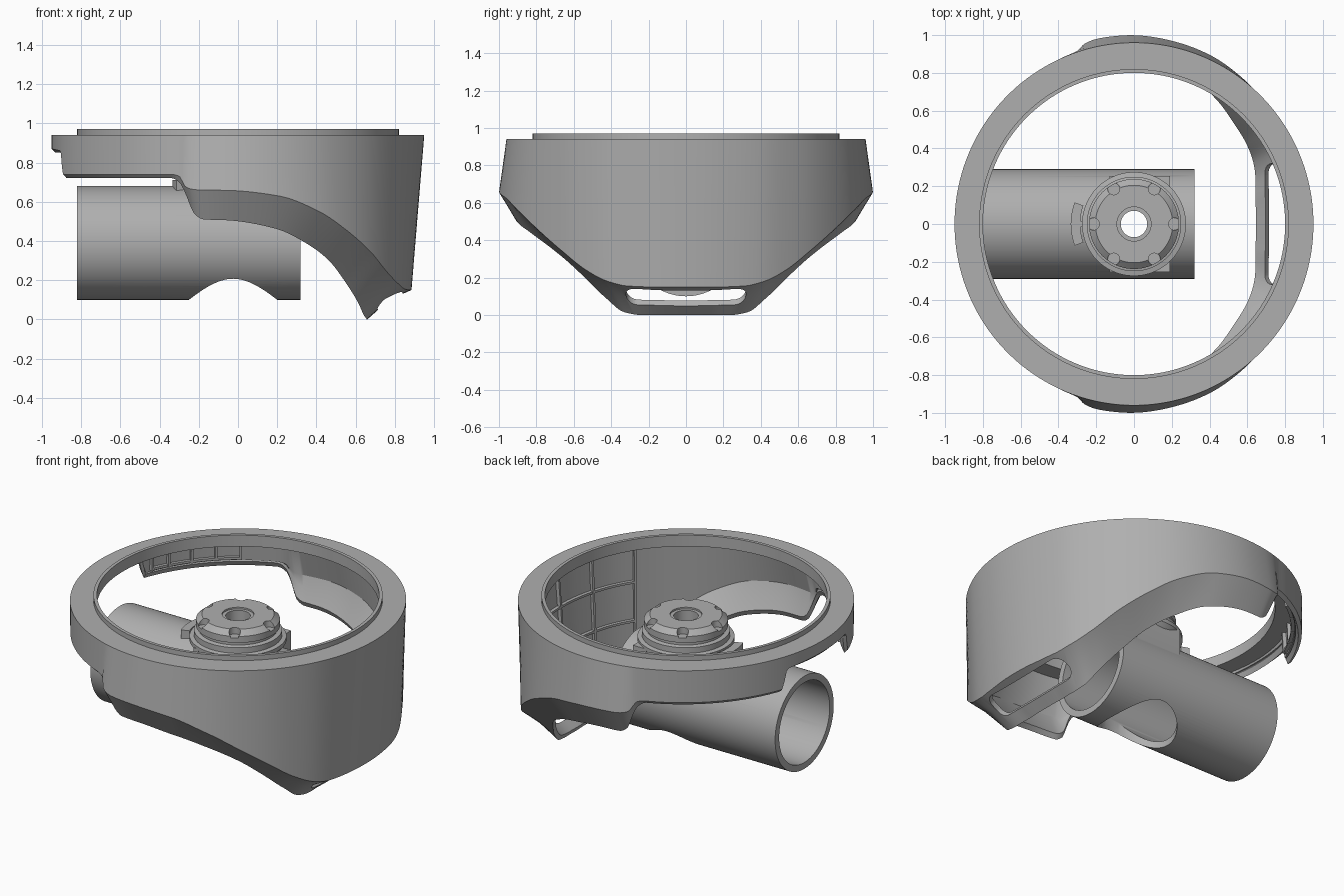
import bpy, bmesh, math
from math import sin, cos, radians, pi
from mathutils import Matrix, Vector

if "Cube" in bpy.data.objects:
    bpy.data.objects.remove(bpy.data.objects["Cube"], do_unlink=True)

GREY = bpy.data.materials.new("matte grey")
GREY.use_nodes = True
GREY.diffuse_color = (0.43, 0.43, 0.43, 1)
GREY.node_tree.nodes["Principled BSDF"].inputs["Base Color"].default_value = GREY.diffuse_color


def make(name, bm):
    bmesh.ops.recalc_face_normals(bm, faces=bm.faces)
    me = bpy.data.meshes.new(name)
    bm.to_mesh(me)
    bm.free()
    me.materials.append(GREY)
    ob = bpy.data.objects.new(name, me)
    bpy.context.collection.objects.link(ob)
    return ob


def activate(ob):
    bpy.ops.object.select_all(action='DESELECT')
    ob.select_set(True)
    bpy.context.view_layer.objects.active = ob


def smooth(ob):
    activate(ob)
    bpy.ops.object.shade_smooth_by_angle(angle=radians(30))


def combine(ob, other, op='DIFFERENCE'):
    activate(ob)
    mod = ob.modifiers.new("cut", 'BOOLEAN')
    mod.operation, mod.object, mod.solver = op, other, 'EXACT'
    bpy.ops.object.modifier_apply(modifier=mod.name)
    bpy.data.objects.remove(other, do_unlink=True)


def loft(name, loops, closed):
    """Skin a row of equal point loops; cap the ends when not closed."""
    bm = bmesh.new()
    rows = [[bm.verts.new(p) for p in lp] for lp in loops]
    n = len(rows[0])
    for i in range(len(rows) - (0 if closed else 1)):
        a, b = rows[i], rows[(i + 1) % len(rows)]
        for j in range(n):
            k = (j + 1) % n
            bm.faces.new((a[j], a[k], b[k], b[j]))
    if not closed:
        bm.faces.new(rows[0])
        bm.faces.new(rows[-1])
    return make(name, bm)


def polar(r, deg, z):
    return Vector((r * cos(radians(deg)), r * sin(radians(deg)), z))


def cylinder(name, r, length, centre, axis='Z', seg=96):
    bm = bmesh.new()
    rot = Matrix.Rotation(pi / 2, 4, 'Y') if axis == 'X' else Matrix()
    bmesh.ops.create_cone(bm, cap_ends=True, segments=seg, radius1=r, radius2=r,
                          depth=length, matrix=Matrix.Translation(centre) @ rot)
    return make(name, bm)


def box(name, size, centre, tilt=0, round_r=0):
    bm = bmesh.new()
    bmesh.ops.create_cube(bm, size=1, matrix=Matrix.Diagonal((*size, 1)))
    if round_r:
        up = [e for e in bm.edges if abs(e.verts[0].co.z - e.verts[1].co.z) > 0.01]
        bmesh.ops.bevel(bm, geom=up, offset=round_r, segments=8, profile=0.5, affect='EDGES')
    bm.transform(Matrix.Translation(centre) @ Matrix.Rotation(tilt, 4, 'Y'))
    return make(name, bm)


# Shell stations: angle, fold radius, fold height, lower edge radius, lower edge height
STATIONS = [
    (0, .885, .15, .66, 0), (11, .89, .15, .67, 0), (20, .905, .155, .70, 0),
    (27, .92, .18, .725, .015), (35, .93, .24, .745, .09), (45, .95, .35, .765, .2),
    (55, .965, .455, .80, .305), (65, .98, .55, .835, .385), (78, .99, .63, .885, .465),
    (93, 1.0, .658, .91, .505), (101, 1.0, .66, .92, .51), (104, .995, .665, .925, .54),
    (106, .985, .68, .94, .62), (108, .965, .73, .945, .69), (111, .96, .74, .94, .72),
    (160, .95, .74, .93, .72), (162.5, .95, .86, .93, .85), (180, .95, .87, .93, .85)]


def slope(i, c):
    if i in (0, len(STATIONS) - 1):
        return 0
    p, q, s = STATIONS[i - 1:i + 2]
    a, b = (q[c] - p[c]) / (q[0] - p[0]), (s[c] - q[c]) / (s[0] - q[0])
    return 2 * a * b / (a + b) if a * b > 0 else 0


def station(deg):
    """Smooth, non-overshooting interpolation of the stations."""
    t = abs((deg + 180) % 360 - 180)
    i = max(k for k in range(len(STATIONS) - 1) if STATIONS[k][0] <= t)
    p, q = STATIONS[i], STATIONS[i + 1]
    h = q[0] - p[0]
    u = (t - p[0]) / h
    return [p[c] * (1 + 2 * u) * (1 - u) ** 2 + q[c] * u * u * (3 - 2 * u)
            + h * (slope(i, c) * u * (1 - u) ** 2 - slope(i + 1, c) * u * u * (1 - u))
            for c in range(1, 5)]


def section(deg):
    rf, zf, re, ze = station(deg)
    rt = .95 + .01 * sin(radians(deg)) ** 2
    rm = (rf + re) / 2
    zm = (zf + ze) / 2 + .025 * max(0, cos(radians(deg))) ** 4
    pts = [(rt, .94), (rf, zf), (rm, zm), (re, ze),
           (re - .015, ze + .03), (rm - .02, zm + .03), (rf - .04, zf + .02),
           (.905, .90), (.80, .90), (.80, .97), (.82, .97), (.82, .94)]
    return [polar(r, deg, z) for r, z in pts]


shell = loft("shell", [section(d) for d in range(360)], True)
combine(shell, box("slot_cutter", (.15, .64, .24), (.775, 0, .095), -radians(34), .06))
smooth(shell)


# Ribs on the inside of the shell
def inner_radius(deg, z):
    rf, zf = station(deg)[:2]
    u = (.90 - z) / (.90 - zf - .02)
    return .905 + u * (rf - .04 - .905)


def upright_rib(deg, low, high=.905):
    side = Vector((-sin(radians(deg)), cos(radians(deg)), 0)) * .007
    prof = [polar(inner_radius(deg, z) + d, deg, z)
            for z, d in ((high, .015), (high, -.022), (low, -.022), (low, .015))]
    loft("upright_rib", [[p + side * s for p in prof] for s in (-1, 1)], False)


def level_rib(start, end, z):
    loops = []
    for d in range(start, end + 1, 2):
        r = inner_radius(d, z)
        loops.append([polar(r + a, d, z + b) for a, b in
                      ((.015, -.007), (-.02, -.007), (-.02, .007), (.015, .007))])
    loft("level_rib", loops, False)


for d in (-36, -18, 0, 18, 36):
    upright_rib(d, .34 if abs(d) > 30 else .22)
for z in (.42, .66):
    level_rib(-36, 36, z)
for s in (-1, 1):
    for d in (124, 133, 142, 151, 158):
        upright_rib(s * d, .77)
    level_rib(*sorted((s * 124, s * 158)), .78)

# Horizontal duct with saddle block, bored through
duct = cylinder("duct", .29, 1.14, (-.25, 0, .39), 'X')
combine(duct, box("saddle", (.32, .506, .2), (.03, 0, .60)), 'UNION')
combine(duct, cylinder("bore", .25, 1.4, (-.25, 0, .39), 'X'))
combine(duct, cylinder("lower_opening", .225, .4, (-.025, 0, .1)))
combine(duct, cylinder("shaft_opening", .07, .5, (0, 0, .7)))
smooth(duct)

# Turned hub with a centre hole and rim notches
HUB = [(.07, .66), (.25, .66), (.275, .69), (.275, .715), (.25, .72), (.25, .755), (.225, .76),
       (.225, .775), (.238, .78), (.238, .82), (.205, .85), (.09, .85), (.09, .84), (.07, .84)]
hub = loft("hub", [[polar(r, d, z) for r, z in HUB] for d in range(0, 360, 4)], True)
for k in range(6):
    combine(hub, cylinder("notch", .032, .1, polar(.215, 60 * k, .86), seg=24))
smooth(hub)

# Curved clip beside the hub
clip = loft("clip", [[polar(r, d, z) for r, z in ((.285, .64), (.335, .64), (.335, .71), (.285, .71))]
                     for d in range(160, 201, 4)], False)
smooth(clip)
box("clip_arm", (.08, .03, .06), (-.265, 0, .675))
